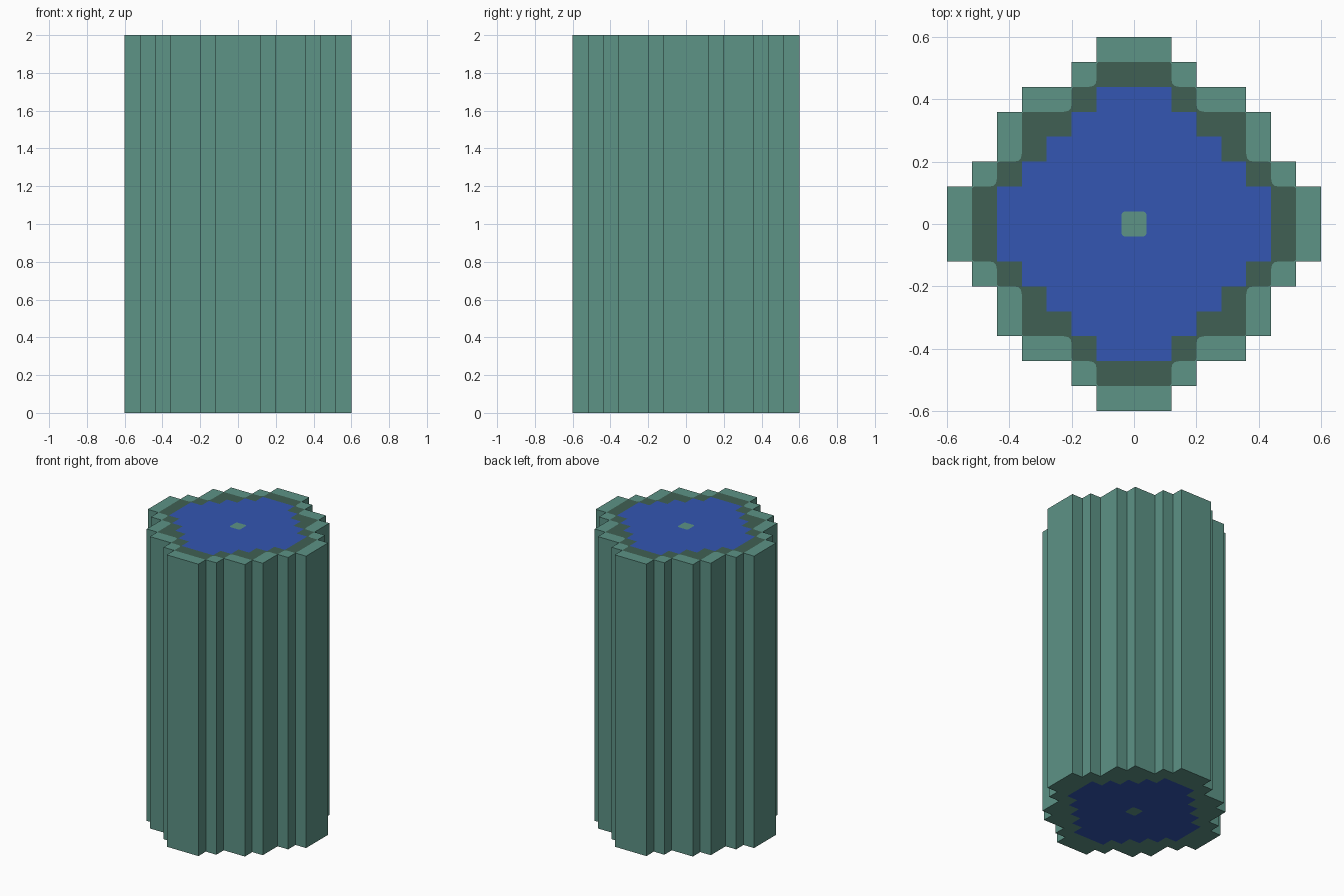
import bpy, bmesh
from mathutils import Vector
from mathutils.geometry import delaunay_2d_cdt

cube = bpy.data.objects.get("Cube")
if cube:
    bpy.data.objects.remove(cube, do_unlink=True)

HEIGHT = 2.0


def material(name, rgb):
    """Flat colour from 8-bit display values."""
    lin = [((c / 255 + 0.055) / 1.055) ** 2.4 for c in rgb] + [1.0]
    mat = bpy.data.materials.new(name)
    mat.use_nodes = True
    mat.diffuse_color = lin
    node = next(n for n in mat.node_tree.nodes if n.type == "BSDF_PRINCIPLED")
    node.inputs["Base Color"].default_value = lin
    return mat


def stepped_outline(steps):
    """Stepped quarter, repeated by quarter turns; steps are (x, y) outer corners."""
    quarter = []
    for i, (x, y) in enumerate(steps):
        quarter.append(Vector((x, y)))
        if i + 1 < len(steps):
            quarter.append(Vector((steps[i + 1][0], y)))
    loop = []
    for turn in range(4):
        loop += quarter
        quarter = [Vector((-p.y, p.x)) for p in quarter]
    return loop


def rounded(loop, outer, inner):
    """Round the outward corners by one radius and the inward ones by another."""
    out = []
    for i, p in enumerate(loop):
        a = (loop[i - 1] - p).normalized()
        b = (loop[(i + 1) % len(loop)] - p).normalized()
        r = outer if a.cross(b) < 0 else inner
        for t in (0, 0.33, 0.67, 1):
            out.append(p + a * r * (1 - t) ** 2 + b * r * t ** 2)
    return out


def inside(p, loop):
    hit = False
    for i, b in enumerate(loop):
        a = loop[i - 1]
        if (a.y > p.y) != (b.y > p.y):
            if p.x < a.x + (b.x - a.x) * (p.y - a.y) / (b.y - a.y):
                hit = not hit
    return hit


def add_cap(bm, z, regions):
    """Flat end cut along nested outlines; the innermost outline sets the colour."""
    points, edges = [], []
    for loop, _ in regions:
        n = len(points)
        points += loop
        edges += [(n + i, n + (i + 1) % len(loop)) for i in range(len(loop))]
    verts, _, faces, *_ = delaunay_2d_cdt(points, edges, [], 1, 1e-5)
    bv = [bm.verts.new((v.x, v.y, z)) for v in verts]
    for f in faces:
        centre = sum((verts[i] for i in f), Vector((0, 0))) / len(f)
        face = bm.faces.new([bv[i] for i in f])
        for loop, index in regions:
            if inside(centre, loop):
                face.material_index = index
        face.normal_update()
        if face.normal.z * (z - HEIGHT / 2) < 0:
            face.normal_flip()


# Outlines from the rim inward
rim = stepped_outline([(0.6, 0.12), (0.52, 0.2), (0.44, 0.36),
                       (0.36, 0.44), (0.2, 0.52), (0.12, 0.6)])
band = rounded(stepped_outline([(0.52, 0.12), (0.44, 0.2), (0.36, 0.36),
                                (0.2, 0.44), (0.12, 0.52)]), 0.01, 0.025)
core = stepped_outline([(0.44, 0.12), (0.36, 0.2), (0.28, 0.28),
                        (0.2, 0.36), (0.12, 0.44)])
dot = rounded(stepped_outline([(0.04, 0.04)]), 0.012, 0.012)

TEAL, DARK, BLUE = range(3)
bm = bmesh.new()

# Stepped wall
for i, b in enumerate(rim):
    a = rim[i - 1]
    bm.faces.new([bm.verts.new((p.x, p.y, z)) for p, z in
                  ((a, 0), (b, 0), (b, HEIGHT), (a, HEIGHT))])

# Coloured ends
add_cap(bm, HEIGHT, [(rim, TEAL), (band, DARK), (core, BLUE), (dot, TEAL)])
add_cap(bm, 0, [(rim, TEAL), (core, BLUE), (dot, TEAL)])
bmesh.ops.remove_doubles(bm, verts=bm.verts, dist=1e-4)

mesh = bpy.data.meshes.new("stepped_column")
bm.to_mesh(mesh)
bm.free()
for name, rgb in (("teal", (93, 147, 134)), ("dark green", (64, 96, 83)),
                  ("blue", (51, 86, 178))):
    mesh.materials.append(material(name, rgb))
bpy.context.collection.objects.link(bpy.data.objects.new("stepped_column", mesh))
